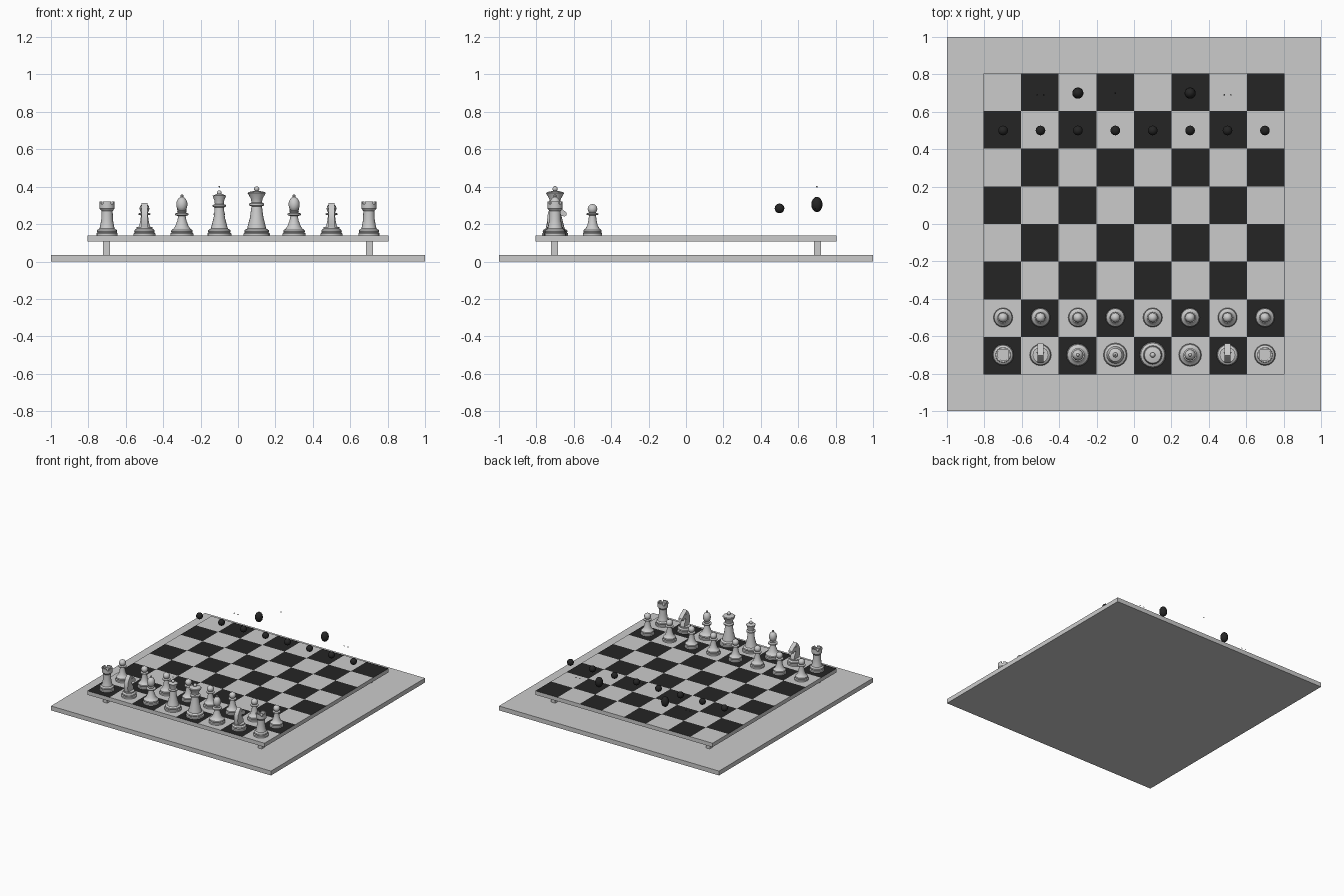
import bpy, bmesh, math
from mathutils import Matrix, Vector

if "Cube" in bpy.data.objects:
    bpy.data.objects.remove(bpy.data.objects["Cube"])


def material(name, v):
    m = bpy.data.materials.new(name)
    m.diffuse_color = (v, v, v, 1)
    m.use_nodes = True
    m.node_tree.nodes["Principled BSDF"].inputs["Base Color"].default_value = m.diffuse_color
    return m


LIGHT = material("light grey", 0.6)
DARK = material("near black", 0.018)
TOP = 0.138  # height of the playing surface


def finish(bm, name, mat, smooth=True):
    bmesh.ops.recalc_face_normals(bm, faces=bm.faces)
    me = bpy.data.meshes.new(name)
    bm.to_mesh(me)
    bm.free()
    me.materials.append(mat)
    ob = bpy.data.objects.new(name, me)
    bpy.context.collection.objects.link(ob)
    if smooth:
        bpy.ops.object.select_all(action='DESELECT')
        ob.select_set(True)
        bpy.context.view_layer.objects.active = ob
        bpy.ops.object.shade_smooth_by_angle(angle=math.radians(32))
    return ob


def add_box(bm, x0, x1, y0, y1, z0, z1):
    mat = Matrix.Translation(((x0+x1)/2, (y0+y1)/2, (z0+z1)/2)) @ Matrix.Diagonal((x1-x0, y1-y0, z1-z0, 1))
    bmesh.ops.create_cube(bm, size=1, matrix=mat)


def add_lathe(bm, prof, n=16):
    # revolve (radius, height) points; both ends are capped
    rings = [[bm.verts.new((r*math.cos(2*math.pi*k/n), r*math.sin(2*math.pi*k/n), z))
              for k in range(n)] for r, z in prof]
    for a, b in zip(rings, rings[1:]):
        for k in range(n):
            j = (k+1) % n
            bm.faces.new((a[k], a[j], b[j], b[k]))
    bm.faces.new(rings[0][::-1])
    bm.faces.new(rings[-1])


def add_ball(bm, loc, r, rz=None, n=16):
    bmesh.ops.create_uvsphere(bm, u_segments=n, v_segments=max(6, n//2), radius=1,
                              matrix=Matrix.Translation(loc) @ Matrix.Diagonal((r, r, rz or r, 1)))


def foot(R):
    # stepped foot shared by all pieces
    return [(R, TOP), (R, TOP+.012), (R*.9, TOP+.017), (R*.95, TOP+.022), (R*.92, TOP+.03), (R*.72, TOP+.038)]


def place(ob, spots):
    # first spot uses the object itself, others are linked copies
    for i, (x, y) in enumerate(spots):
        o = ob if i == 0 else ob.copy()
        if i:
            bpy.context.collection.objects.link(o)
        o.location = (x, y, 0)


# base slab and four short legs
bm = bmesh.new()
add_box(bm, -1, 1, -1, 1, 0, .036)
finish(bm, "base_slab", LIGHT, False)
for sx in (-1, 1):
    for sy in (-1, 1):
        bm = bmesh.new()
        add_box(bm, sx*.703-.018, sx*.703+.018, sy*.703-.018, sy*.703+.018, .036, .108)
        finish(bm, "board_leg", LIGHT, False)

# board: top cut into 8 x 8 squares, coloured alternately
bm = bmesh.new()
add_box(bm, -.805, .805, -.805, .805, .106, TOP)
s = .805/4
for axis in (0, 1):
    for k in range(-3, 4):
        no = Vector((1, 0, 0)) if axis == 0 else Vector((0, 1, 0))
        bmesh.ops.bisect_plane(bm, geom=bm.verts[:]+bm.edges[:]+bm.faces[:], plane_co=no*(k*s), plane_no=no)
for f in bm.faces:
    c = f.calc_center_median()
    if c.z > TOP-.001 and (math.floor(c.x/s)+math.floor(c.y/s)) % 2 == 0:
        f.material_index = 1
board = finish(bm, "chequered_board", LIGHT, False)
board.data.materials.append(DARK)

FILES = [-.7+.2*i for i in range(8)]

# light pawns
bm = bmesh.new()
add_lathe(bm, foot(.052)+[(.027, .195), (.021, .225), (.019, .247), (.031, .25), (.031, .257), (.016, .262)])
add_ball(bm, (0, 0, .281), .026)
place(finish(bm, "light_pawn", LIGHT), [(x, -.5) for x in FILES])

# light rooks with battlements
bm = bmesh.new()
add_lathe(bm, foot(.057)+[(.037, .19), (.031, .225), (.03, .27), (.04, .283), (.04, .307), (.03, .307), (.03, .3)])
for k in range(4):
    ring = []
    for z in (.307, .321):
        for r in (.03, .04):
            ring.append([bm.verts.new((r*math.cos(a), r*math.sin(a), z))
                         for a in [math.pi/2*k+math.pi/8*t for t in (-1.5, -1, 0, 1, 1.5)]])
    li, lo, hi, ho = ring
    for a, b in ((li, lo), (lo, ho), (ho, hi), (hi, li)):
        for t in range(4):
            bm.faces.new((a[t], a[t+1], b[t+1], b[t]))
    for t in (0, 4):
        bm.faces.new((li[t], lo[t], ho[t], hi[t]))
place(finish(bm, "light_rook", LIGHT), [(-.7, -.7), (.7, -.7)])

# light knights: turned foot and a horse head cut from a side profile
bm = bmesh.new()
add_lathe(bm, foot(.058)+[(.042, .185)])
side = [(-.036, .18), (-.043, .22), (-.038, .262), (-.02, .293), (-.002, .312), (.007, .3), (.03, .287),
        (.06, .262), (.062, .248), (.05, .24), (.018, .252), (.012, .24), (.03, .212), (.036, .18)]
va = [bm.verts.new((-.017, y, z)) for y, z in side]
vb = [bm.verts.new((.017, y, z)) for y, z in side]
bm.faces.new(va)
bm.faces.new(vb[::-1])
for k in range(len(side)):
    j = (k+1) % len(side)
    bm.faces.new((va[k], va[j], vb[j], vb[k]))
for sx in (-1, 1):
    add_ball(bm, (sx*.017, .012, .281), .004, n=8)
place(finish(bm, "light_knight", LIGHT), [(-.5, -.7), (.5, -.7)])

# light bishops
bm = bmesh.new()
add_lathe(bm, foot(.061)+[(.035, .19), (.024, .22), (.02, .243), (.036, .248), (.036, .256),
                          (.022, .261), (.026, .268), (.014, .274)])
add_ball(bm, (0, 0, .305), .03, .041)
add_ball(bm, (0, 0, .35), .009, n=8)
place(finish(bm, "light_bishop", LIGHT), [(-.3, -.7), (.3, -.7)])

# light queen
bm = bmesh.new()
add_lathe(bm, foot(.064)+[(.042, .19), (.03, .235), (.024, .288), (.035, .293), (.035, .302), (.024, .307),
                          (.026, .325), (.036, .352), (.03, .354), (.018, .36)])
add_ball(bm, (0, 0, .367), .013)
add_ball(bm, (0, 0, .4), .004, n=8)
place(finish(bm, "light_queen", LIGHT), [(-.1, -.7)])

# light king
bm = bmesh.new()
add_lathe(bm, foot(.07)+[(.048, .19), (.036, .235), (.028, .295), (.04, .3), (.04, .31), (.028, .316),
                         (.031, .335), (.048, .365), (.044, .371), (.012, .378)])
add_ball(bm, (0, 0, .388), .014)
place(finish(bm, "light_king", LIGHT), [(.1, -.7)])

# dark side: only the separate round parts are present
bm = bmesh.new()
add_ball(bm, (0, 0, .284), .026)
place(finish(bm, "dark_pawn_head", DARK), [(x, .5) for x in FILES])
bm = bmesh.new()
add_ball(bm, (0, 0, .305), .03, .041)
place(finish(bm, "dark_bishop_head", DARK), [(-.3, .7), (.3, .7)])
bm = bmesh.new()
add_ball(bm, (0, 0, .4), .004, n=8)
place(finish(bm, "dark_queen_tip", DARK), [(-.1, .7)])
bm = bmesh.new()
for sx in (-1, 1):
    add_ball(bm, (sx*.018, -.01, .281), .004, n=8)
place(finish(bm, "dark_knight_eyes", DARK), [(-.5, .7), (.5, .7)])
